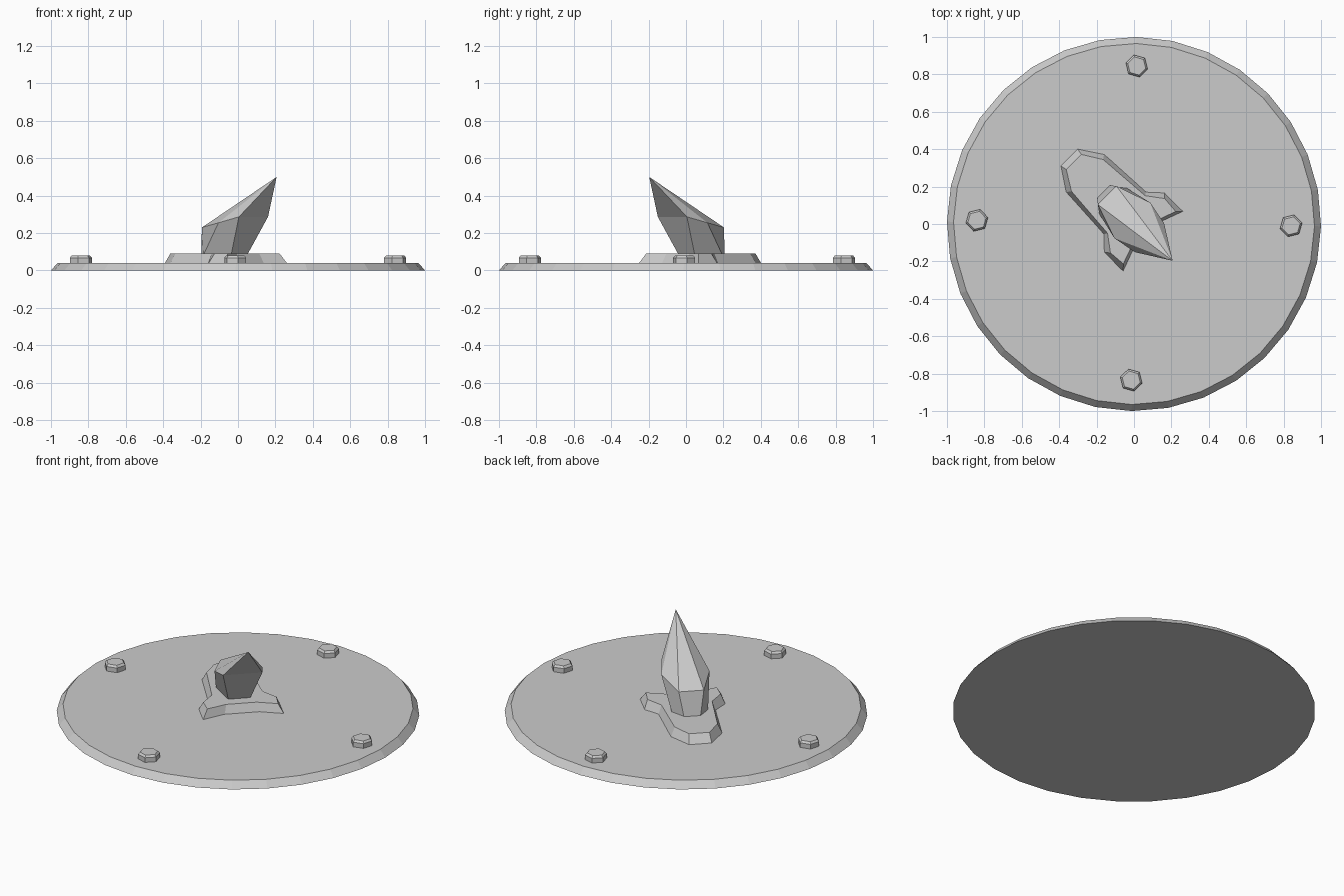
import bpy, bmesh
from math import pi, sin, cos, radians
from mathutils import Matrix, Vector

if "Cube" in bpy.data.objects:
    bpy.data.objects.remove(bpy.data.objects["Cube"])

GREY = (0.6, 0.6, 0.6, 1)
metal = bpy.data.materials.new("plain_grey")
metal.use_nodes = True
metal.diffuse_color = GREY
metal.node_tree.nodes["Principled BSDF"].inputs["Base Color"].default_value = GREY


def loft(name, rings, turn=0.0, place=(0, 0, 0)):
    """Skin a stack of matching rings, closing both ends; a one-point ring is a tip."""
    bm = bmesh.new()
    loops = [[bm.verts.new(p) for p in ring] for ring in rings]
    for low, high in zip(loops, loops[1:]):
        n = len(low)
        for i in range(n):
            j = (i + 1) % n
            if len(high) == 1:
                bm.faces.new((low[i], low[j], high[0]))
            else:
                bm.faces.new((low[i], low[j], high[j], high[i]))
    for loop in (loops[0], loops[-1]):
        if len(loop) > 2:
            bm.faces.new(loop)
    bmesh.ops.recalc_face_normals(bm, faces=bm.faces)
    bm.transform(Matrix.Translation(place) @ Matrix.Rotation(turn, 4, "Z"))
    mesh = bpy.data.meshes.new(name)
    bm.to_mesh(mesh)
    bm.free()
    mesh.materials.append(metal)
    obj = bpy.data.objects.new(name, mesh)
    bpy.context.collection.objects.link(obj)
    return obj


def circle(radius, z, sides):
    return [(radius * cos(2 * pi * i / sides), radius * sin(2 * pi * i / sides), z)
            for i in range(sides)]


def mirrored(half, z=None):
    """Complete a half outline by mirroring it across its own long axis."""
    pts = [p if z is None else (*p, z) for p in half]
    return pts + [(x, -y, h) for x, y, h in reversed(pts)]


# Round plate with a sloping rim
loft("round_plate", [circle(1, 0, 32), circle(0.965, 0.04, 32)], radians(-0.7))

# Four bolt heads with chamfered tops
for i, name in enumerate(("right_side_bolt", "back_bolt", "left_side_bolt", "front_bolt")):
    angle = i * pi / 2 - radians(1)
    spot = Vector((0.84 * cos(angle), 0.84 * sin(angle) + 0.005, 0))
    loft(name, [circle(0.061, 0.02, 6), circle(0.061, 0.068, 6), circle(0.05, 0.08, 6)],
         angle + radians(15), spot)

# Pedestal and spike lie along the diagonal
DIAGONAL = radians(-45)
SHIFT = (0.005, 0.005, 0)

# Stepped pedestal with two short wings
foot = [(-0.503, 0.065), (-0.38, 0.147), (-0.078, 0.163),
        (-0.007, 0.23), (0.142, 0.231), (0.094, 0.1)]
top = [(-0.462, 0.057), (-0.36, 0.12), (-0.065, 0.142),
       (0.02, 0.205), (0.11, 0.198), (0.07, 0.085)]
loft("pedestal", [mirrored(foot, 0.03), mirrored(top, 0.09)], DIAGONAL, SHIFT)

# Leaning spike: narrow stem, tilted shoulder, sharp tip
stem = [(-0.24, 0.045), (-0.17, 0.1), (0.0, 0.06)]
shoulder = [(-0.21, 0.07, 0.23), (-0.02, 0.135, 0.255), (0.11, 0.11, 0.287)]
loft("spike", [mirrored(stem, 0.08), mirrored(shoulder), [(0.285, 0, 0.5)]],
     DIAGONAL, SHIFT)
